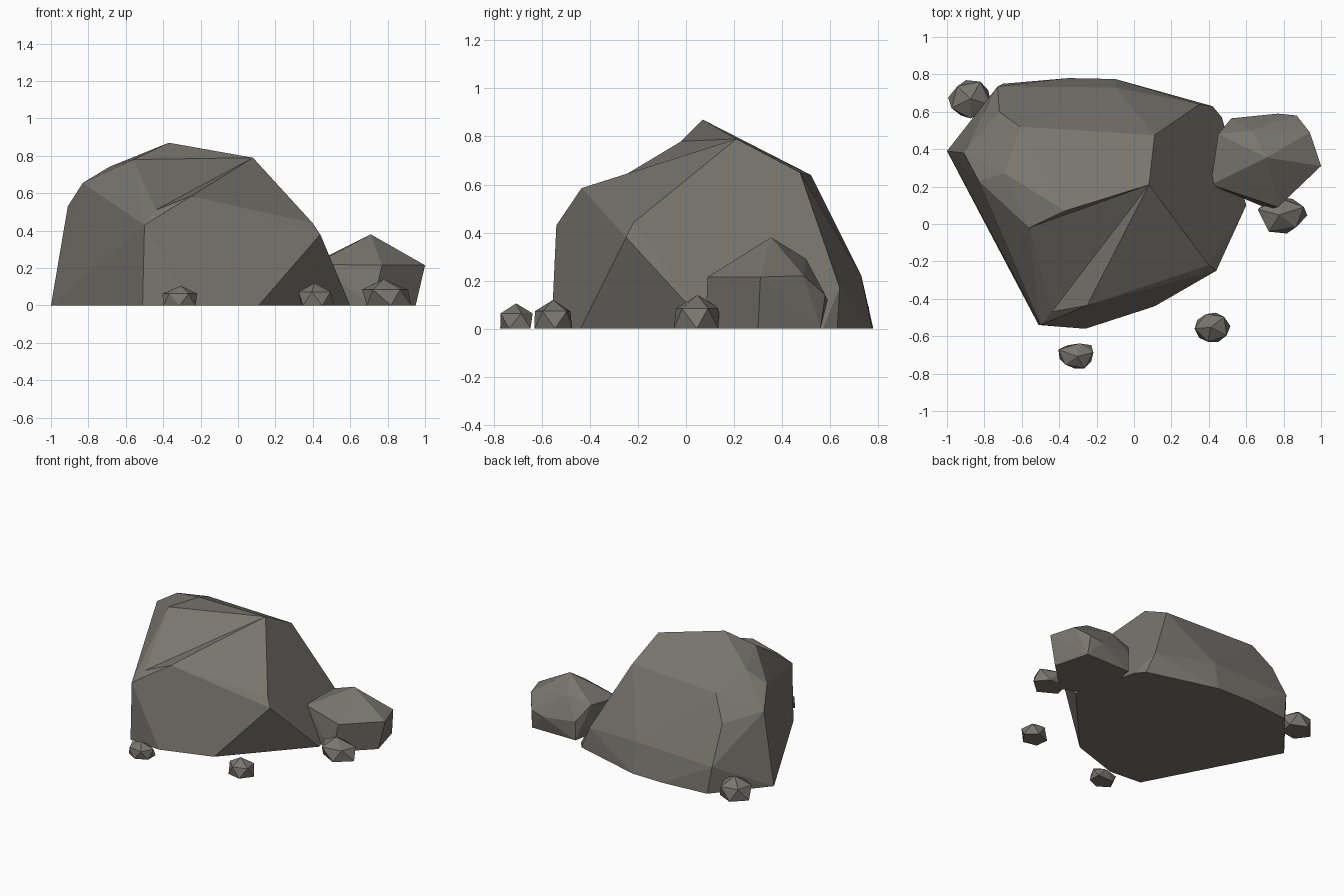
import bpy
import bmesh
import math
import random
from mathutils import Vector

random.seed(4)

default_cube = bpy.data.objects.get("Cube")
if default_cube:
    bpy.data.objects.remove(default_cube, do_unlink=True)

# One warm grey stone colour for everything
stone = bpy.data.materials.new("warm grey stone")
stone.use_nodes = True
stone_colour = (0.19, 0.18, 0.157, 1)
stone.diffuse_color = stone_colour
stone.node_tree.nodes["Principled BSDF"].inputs["Base Color"].default_value = stone_colour


def finish(name, bm):
    """Turn a bmesh into a flat-shaded stone object."""
    bmesh.ops.recalc_face_normals(bm, faces=bm.faces)
    mesh = bpy.data.meshes.new(name)
    bm.to_mesh(mesh)
    bm.free()
    mesh.materials.append(stone)
    rock = bpy.data.objects.new(name, mesh)
    bpy.context.collection.objects.link(rock)
    return rock


def wrap(bm):
    """Replace the loose corners by their convex hull with broad facets."""
    result = bmesh.ops.convex_hull(bm, input=bm.verts)
    unused = [item for item in result["geom_interior"] if isinstance(item, bmesh.types.BMVert)]
    bmesh.ops.delete(bm, geom=unused, context="VERTS")
    bmesh.ops.dissolve_limit(bm, angle_limit=math.radians(3), verts=bm.verts, edges=bm.edges)


def faceted_rock(name, *rings):
    """Build a chiselled rock from corner points grouped by height."""
    bm = bmesh.new()
    for ring in rings:
        for corner in ring:
            bm.verts.new(corner)
    wrap(bm)
    return finish(name, bm)


def chip(rock, corners, outward):
    """Break a shallow chip out of a rock, down to the given corners."""
    lifted = [Vector(corner) + Vector(outward) for corner in corners]
    cutter = faceted_rock("chip_cutter", corners, lifted)
    cutter.hide_render = True
    cut = rock.modifiers.new("chip", "BOOLEAN")
    cut.operation = "DIFFERENCE"
    cut.solver = "EXACT"
    cut.object = cutter
    depsgraph = bpy.context.evaluated_depsgraph_get()
    chipped = bpy.data.meshes.new_from_object(rock.evaluated_get(depsgraph))
    rock.modifiers.clear()
    rock.data = chipped
    bpy.data.objects.remove(cutter, do_unlink=True)


def pebble(name, centre, width, depth, height, turn):
    """Build a small many-sided stone with a flattened underside."""
    bm = bmesh.new()
    bmesh.ops.create_icosphere(bm, subdivisions=1, radius=1)
    for vert in bm.verts:
        angle = math.atan2(vert.co.y, vert.co.x) + math.radians(turn)
        reach = math.hypot(vert.co.x, vert.co.y) * random.uniform(1.04, 1.14)
        shift = Vector((random.uniform(-.1, .1), random.uniform(-.1, .1)))
        vert.co.x = centre[0] + width / 2 * (reach * math.cos(angle) + shift.x)
        vert.co.y = centre[1] + depth / 2 * (reach * math.sin(angle) + shift.y)
        vert.co.z = max(0, height * (vert.co.z * 0.72 + 0.28))
    wrap(bm)
    return finish(name, bm)


# Large boulder: footprint, shoulders, crown
boulder_footprint = [
    (-1, .39, 0), (-.51, -.54, 0), (-.26, -.56, 0), (.11, -.44, 0), (.6, .1, 0),
    (.47, .57, 0), (.42, .63, 0), (-.1, .775, 0), (-.35, .78, 0), (-.7, .75, 0),
]
boulder_shoulders = [
    (.44, -.25, .38), (.4, -.22, .44), (.365, -.13, .46), (-.5, -.54, .43),
    (-.91, .38, .53), (-.72, .6, .47), (-.73, .735, .2), (.35, .64, .17), (-.1, .73, .22),
]
boulder_crown = [(-.83, .23, .655), (-.69, .27, .74), (.11, .475, .65), (-.61, .52, .64)]

# Corners shared by the crown and the chipped front slope
brow = [
    (-.44, -.47, .51), (-.25, -.435, .585), (-.56, -.02, .78),
    (-.37, .07, .87), (.08, .21, .79),
]
chip_bottom = (-.43, .02, .78)

large_boulder = faceted_rock(
    "large_boulder", boulder_footprint, boulder_shoulders, boulder_crown, brow)
chip(large_boulder, brow + [chip_bottom], (-.1, -.2, .4))

# Medium boulder leaning on the large one
side_footprint = [
    (.95, .3, 0), (.88, .56, 0), (.52, .56, 0), (.72, .08, 0), (.45, .2, 0),
]
side_shoulders = [
    (1, .31, .215), (.94, .49, .22), (.87, .58, .14), (.77, .59, .12), (.52, .565, .14),
    (.45, .48, .25), (.63, .5, .29), (.41, .21, .22), (.77, .09, .215),
]
side_crown = [(.71, .355, .38)]
faceted_rock("side_boulder", side_footprint, side_shoulders, side_crown)

# Scattered pebbles around the base
pebble("front_pebble", (-.305, -.705), .2, .145, .105, 10)
pebble("front_left_pebble", (.415, -.55), .2, .165, .12, 40)
pebble("left_pebble", (.79, .055), .26, .195, .14, 25)
pebble("back_right_pebble", (-.88, .665), .24, .2, .15, 60)
